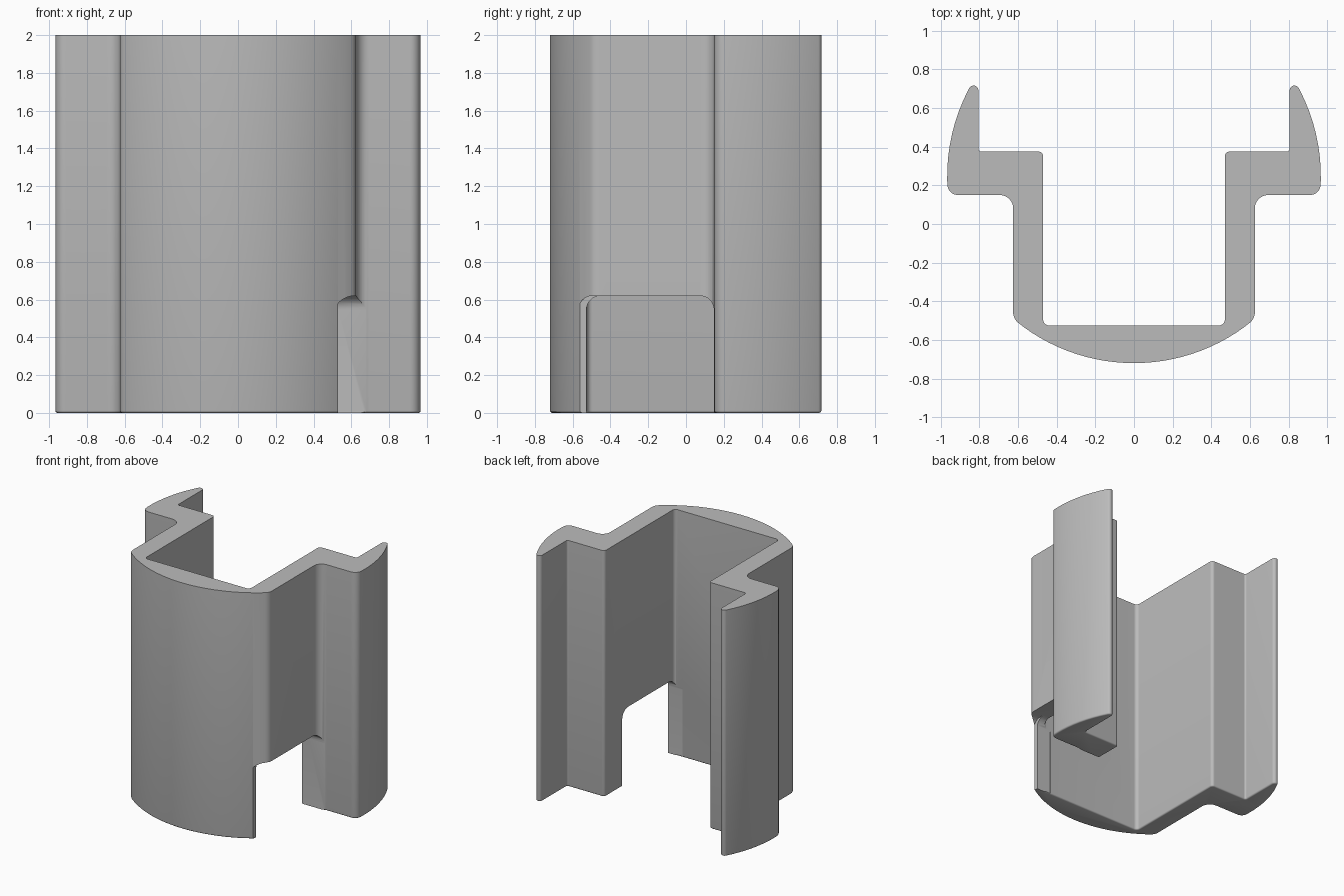
import bpy, bmesh, math
from mathutils import Vector

if "Cube" in bpy.data.objects:
    bpy.data.objects.remove(bpy.data.objects["Cube"])

RADIUS, CENTRE_Y, HEIGHT = 0.967, 0.247, 2.0

grey = bpy.data.materials.new("plain grey")
grey.use_nodes = True
grey.diffuse_color = (0.5, 0.5, 0.5, 1)
grey.node_tree.nodes["Principled BSDF"].inputs["Base Color"].default_value = (0.5, 0.5, 0.5, 1)


def on_circle(deg):
    a = math.radians(deg)
    return RADIUS * math.cos(a), CENTRE_Y + RADIUS * math.sin(a)


def arc(start, end, steps):
    return [(*on_circle(start + (end - start) * i / steps), 0) for i in range(steps + 1)]


def rounded(corners, steps=8):
    """Closed outline from (x, y, radius) corners, each radius turned into an arc."""
    out = []
    for i, (x, y, r) in enumerate(corners):
        p = Vector((x, y))
        if r == 0:
            out.append(p)
            continue
        a = (Vector(corners[i - 1][:2]) - p).normalized()
        b = (Vector(corners[(i + 1) % len(corners)][:2]) - p).normalized()
        half = a.angle(b) / 2
        mid = p + (a + b).normalized() * (r / math.sin(half))
        start = p + a * (r / math.tan(half)) - mid
        end = p + b * (r / math.tan(half)) - mid
        turn = start.angle_signed(end)
        for k in range(steps + 1):
            t = -turn * k / steps
            c, s = math.cos(t), math.sin(t)
            out.append(mid + Vector((c * start.x - s * start.y, s * start.x + c * start.y)))
    return out


def prism(name, points, offset, bevel=0):
    """Extrude a closed 3D outline, optionally easing the edges of its first cap."""
    bm = bmesh.new()
    base = bm.faces.new([bm.verts.new(p) for p in points])
    made = bmesh.ops.extrude_face_region(bm, geom=[base], use_keep_orig=True)
    bmesh.ops.translate(bm, vec=offset,
                        verts=[v for v in made["geom"] if isinstance(v, bmesh.types.BMVert)])
    bmesh.ops.recalc_face_normals(bm, faces=bm.faces)
    if bevel:
        bmesh.ops.bevel(bm, geom=list(base.edges), offset=bevel, segments=3,
                        profile=0.5, affect='EDGES', clamp_overlap=True)
    mesh = bpy.data.meshes.new(name)
    bm.to_mesh(mesh)
    bm.free()
    mesh.materials.append(grey)
    obj = bpy.data.objects.new(name, mesh)
    bpy.context.collection.objects.link(obj)
    return obj


# Cross-section of the right half: curved front, side wall, flange with a curved fin, inner channel
half = arc(-90, -54, 12)
half += [(*on_circle(-49.7), 0.07), (0.625, 0.15, 0.07), (*on_circle(-5.76), 0.055)]
half += arc(-1.5, 28, 8)
half += [(*on_circle(33.6), 0.025), (0.805, 0.375, 0.015),
         (0.47, 0.375, 0.025), (0.47, -0.525, 0.03)]
section = half + [(-x, y, r) for x, y, r in reversed(half[1:])]
body = prism("channel_body", [(p.x, p.y, 0) for p in rounded(section)], (0, 0, HEIGHT), 0.012)

# Round-cornered notch at the foot of the left wall, and the trimmed front lip beside it
cutters = []
for name, x, front in (("wall_notch", 0.4, -0.527), ("lip_notch", 0.53, -0.57)):
    shape = [(front, -0.2, 0), (0.148, -0.2, 0), (0.148, 0.62, 0.075), (front, 0.62, 0.075)]
    cutters.append(prism(name, [(x, p.x, p.y) for p in rounded(shape)], (1.2 - x, 0, 0)))

bpy.context.view_layer.objects.active = body
for cutter in cutters:
    cutter.hide_render = True
    cut = body.modifiers.new(cutter.name, 'BOOLEAN')
    cut.operation = 'DIFFERENCE'
    cut.solver = 'EXACT'
    cut.object = cutter
    bpy.ops.object.modifier_apply(modifier=cut.name)
    bpy.data.objects.remove(cutter)

bpy.ops.object.select_all(action='DESELECT')
body.select_set(True)
bpy.ops.object.shade_smooth_by_angle(angle=math.radians(35))
